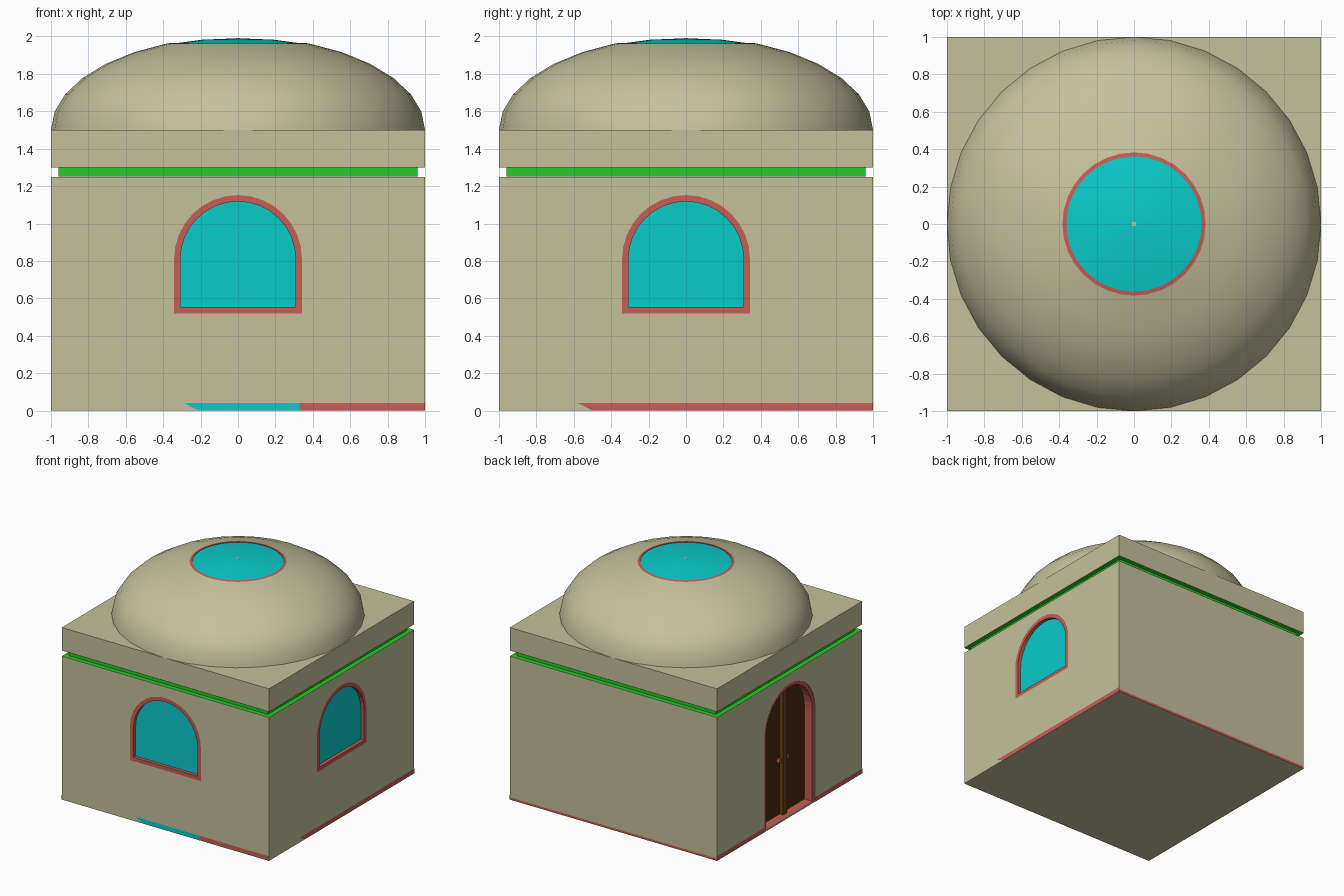
import bpy, bmesh, math
from mathutils import Matrix

if "Cube" in bpy.data.objects:
    bpy.data.objects.remove(bpy.data.objects["Cube"])


def material(name, rgb):
    m = bpy.data.materials.new(name)
    m.diffuse_color = (*rgb, 1)
    m.use_nodes = True
    m.node_tree.nodes["Principled BSDF"].inputs["Base Color"].default_value = m.diffuse_color
    return m


SAND = material("sand", (0.56, 0.53, 0.33))
RED = material("red_trim", (0.58, 0.11, 0.09))
CYAN = material("glass", (0.003, 0.6, 0.6))
GREEN = material("green", (0.02, 0.6, 0.02))
WOOD = material("dark_wood", (0.07, 0.027, 0.004))
POST = material("post_wood", (0.13, 0.055, 0.006))


def make(name, verts, faces, mat, angle=0, fix=True):
    me = bpy.data.meshes.new(name)
    me.from_pydata(verts, [], faces)
    me.transform(Matrix.Rotation(angle, 4, 'Z'))
    if fix:
        bm = bmesh.new()
        bm.from_mesh(me)
        bmesh.ops.recalc_face_normals(bm, faces=bm.faces)
        bm.to_mesh(me)
        bm.free()
    me.materials.append(mat)
    ob = bpy.data.objects.new(name, me)
    bpy.context.collection.objects.link(ob)
    return ob


def box(name, lo, hi, mat, angle=0):
    v = [(x, y, z) for x in (lo[0], hi[0]) for y in (lo[1], hi[1]) for z in (lo[2], hi[2])]
    f = [(0, 1, 3, 2), (4, 6, 7, 5), (0, 4, 5, 1), (2, 3, 7, 6), (0, 2, 6, 4), (1, 5, 7, 3)]
    return make(name, v, f, mat, angle)


def lathe(name, profile, mat, n=32, turn=0.0, smooth=False):
    # Open surface of revolution; profile runs bottom/outside to top/inside
    v = [(r * math.cos(turn + 2 * math.pi * i / n), r * math.sin(turn + 2 * math.pi * i / n), z)
         for r, z in profile for i in range(n)]
    f = [(k * n + i, k * n + (i + 1) % n, (k + 1) * n + (i + 1) % n, (k + 1) * n + i)
         for k in range(len(profile) - 1) for i in range(n)]
    ob = make(name, v, f, mat, fix=False)
    if smooth:
        ob.data.shade_smooth()
    return ob


def arch(half, bottom, spring, steps=16):
    pts = [(-half, bottom), (half, bottom)]
    for i in range(steps + 1):
        a = math.pi * i / steps
        pts.append((half * math.cos(a), spring + half * math.sin(a)))
    return pts


def prism(name, pts, d_out, d_in, mat, angle):
    n = len(pts)
    v = [(u, -d, z) for d in (d_out, d_in) for u, z in pts]
    f = [tuple(range(n)), tuple(range(2 * n - 1, n - 1, -1))]
    f += [(i, i + n, (i + 1) % n + n, (i + 1) % n) for i in range(n)]
    return make(name, v, f, mat, angle)


def frame(name, outer, inner, d_out, d_in, angle):
    n = len(outer)
    v = [(u, -d, z) for d in (d_out, d_in) for p in (outer, inner) for u, z in p]
    f = []
    for i in range(n):
        j = (i + 1) % n
        for a, b in ((0, n), (n, 3 * n), (3 * n, 2 * n), (2 * n, 0)):
            f.append((a + i, a + j, b + j, b + i))
    return make(name, v, f, RED, angle)


def recess(pts, depth, angle):
    cut = prism("opening_cutter", pts, 1.2, 1 - depth, SAND, angle)
    cut.hide_render = True
    cut.hide_viewport = True
    cut.display_type = 'WIRE'
    mod = walls.modifiers.new("opening", 'BOOLEAN')
    mod.operation, mod.solver, mod.object = 'DIFFERENCE', 'EXACT', cut


# Walls, green-lined groove and roof slab
walls = box("walls", (-1, -1, 0), (1, 1, 1.25), SAND)
s = math.sqrt(2)
lathe("green_groove", [(s, 1.251), (0.96 * s, 1.251), (0.96 * s, 1.299), (s, 1.299)],
      GREEN, 4, math.pi / 4)
for p in bpy.data.objects["green_groove"].data.polygons:
    p.flip() if p.normal.dot(p.center) < 0 and abs(p.normal.z) < 0.5 else None
box("roof_slab", (-1, -1, 1.3), (1, 1, 1.5), SAND)

# Dome with a round skylight
ring = [(math.cos(k * math.pi / 16), 1.5 + 0.5 * math.sin(k * math.pi / 16)) for k in range(7)]
lathe("dome", ring, SAND, smooth=True)
r0, z0 = ring[-1]
lathe("skylight_rim", [(r0, z0), (0.362, z0 + 0.003), (0.362, z0 - 0.015)], RED)
lathe("skylight_glass", [(0.362, z0 - 0.002), (0.19, 1.983), (0.012, 1.99)], CYAN, smooth=True)
box("skylight_finial", (-0.012, -0.012, 1.975), (0.012, 0.012, 1.991), SAND)

# Arched windows on the front and right
for side, ang in (("front", 0), ("right", math.pi / 2)):
    outer, inner = arch(0.342, 0.52, 0.81), arch(0.308, 0.553, 0.81)
    recess(outer, 0.06, ang)
    frame(side + "_window_frame", outer, inner, 1.0, 0.945, ang)
    prism(side + "_window_glass", inner, 0.97, 0.945, CYAN, ang)

# Arched double door on the left
ang = -math.pi / 2
outer, inner = arch(0.35, 0.015, 0.815), arch(0.318, 0.015, 0.815)
recess(outer, 0.1, ang)
frame("door_frame", outer, inner, 0.995, 0.905, ang)
prism("door_leaves", inner, 0.92, 0.9, WOOD, ang)
box("door_post", (-0.025, -0.955, 0.015), (0.025, -0.91, 1.125), POST, ang)
for u in (-0.055, 0.055):
    box("door_handle", (u - 0.012, -0.95, 0.48), (u + 0.012, -0.915, 0.51), RED, ang)

# Painted strip along the foot of the walls
D = -1.0006
for name, a, b, slant, mat, ang in (
        ("front_strip_glass", -0.29, 0.33, 0.08, CYAN, 0),
        ("front_strip", 0.33, 1, 0, RED, 0),
        ("right_strip", -0.58, 1, 0.08, RED, math.pi / 2),
        ("back_strip", -1, 1, 0, RED, math.pi),
        ("left_strip_rear", -1, -0.35, 0, RED, -math.pi / 2),
        ("left_strip_fore", 0.35, 1, 0, RED, -math.pi / 2)):
    h = 0.02 if name == "back_strip" else 0.04
    make(name, [(a + slant, D, 0), (b, D, 0), (b, D, h), (a, D, h)], [(0, 1, 2, 3)], mat, ang, False)
